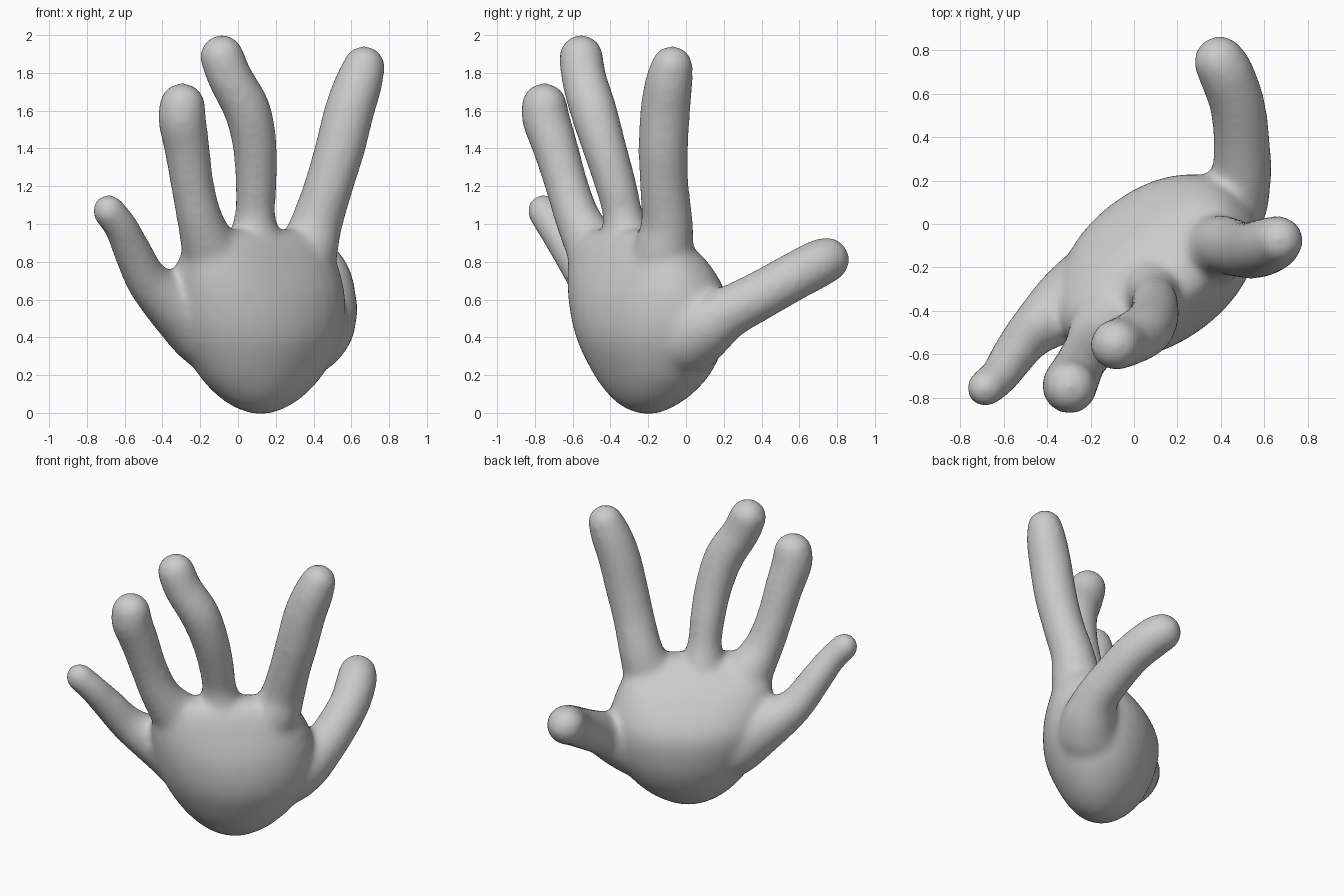
import bpy, bmesh
from math import sin, cos, pi, radians, copysign
from mathutils import Vector

if "Cube" in bpy.data.objects:
    bpy.data.objects.remove(bpy.data.objects["Cube"])

SIDES = 32
bm = bmesh.new()


def catmull(pts, steps=6):
    """Smooth path through points of any dimension."""
    p = [Vector(q) for q in pts]
    p = [2 * p[0] - p[1]] + p + [2 * p[-1] - p[-2]]
    out = []
    for i in range(1, len(p) - 2):
        a, b, c, d = p[i - 1:i + 3]
        for k in range(steps):
            t = k / steps
            out.append(0.5 * (2 * b + (c - a) * t + (2 * a - 5 * b + 4 * c - d) * t * t
                              + (3 * b - a - 3 * c + d) * t ** 3))
    return out + [p[-2]]


def ring(c, u, v, square=1.0):
    """Oval section; square below 1 fills out the corners."""
    def f(w):
        return copysign(abs(w) ** square, w)
    return [c + u * f(cos(2 * pi * k / SIDES)) + v * f(sin(2 * pi * k / SIDES))
            for k in range(SIDES)]


def loft(rings):
    loops = [[bm.verts.new(v) for v in r] for r in rings]
    for lo, hi in zip(loops, loops[1:]):
        for i in range(SIDES):
            j = (i + 1) % SIDES
            bm.faces.new((lo[i], lo[j], hi[j], hi[i]))
    bm.faces.new(loops[0][::-1])
    bm.faces.new(loops[-1])


def finger(pts):
    """Tapered tube from inside the palm outwards with a round tip."""
    path = catmull(pts)
    pos = [q.to_3d() for q in path]
    rad = [q.w + 0.008 for q in path]
    end = (pos[-1] - pos[-2]).normalized()
    tip, r = pos[-1].copy(), rad[-1]
    for k in range(1, 8):
        a = k / 8 * pi / 2 + 0.08
        pos.append(tip + end * r * sin(a))
        rad.append(r * cos(a))
    rings = []
    for i, (c, rr) in enumerate(zip(pos, rad)):
        t = (pos[min(i + 1, len(pos) - 1)] - pos[max(i - 1, 0)]).normalized()
        u = Vector((0.6, -0.8, 0)).cross(t).normalized()
        rings.append(ring(c, u * rr, t.cross(u) * rr))
    loft(rings)


# palm: turned oval sections (x, y, z, half width, half thickness, squareness)
sections = [(.12, -.20, -.005, .05, .04, 1), (.12, -.20, .03, .15, .12, 1),
            (.12, -.19, .10, .26, .20, 1), (.12, -.18, .22, .375, .28, 1),
            (.12, -.185, .40, .475, .345, 1), (.105, -.20, .60, .51, .345, .93),
            (.10, -.255, .80, .475, .245, .8), (.11, -.31, .92, .41, .14, .8),
            (.11, -.33, .97, .33, .06, .8)]
turn = radians(37.5)
along, across = Vector((cos(turn), sin(turn), 0)), Vector((-sin(turn), cos(turn), 0))
loft([ring(Vector(s[:3]), along * s[3], across * s[4], s[5]) for s in catmull(sections)])

# little finger
finger([(.04, -.17, .32, .10), (-.12, -.26, .405, .19), (-.29, -.36, .54, .168), (-.47, -.50, .69, .11),
        (-.565, -.62, .87, .093), (-.62, -.70, .985, .083), (-.685, -.755, 1.07, .08)])
# ring finger
finger([(0, -.28, .55, .14), (-.12, -.44, .80, .155), (-.195, -.56, 1.0, .117),
        (-.24, -.63, 1.2, .107), (-.27, -.69, 1.4, .113), (-.295, -.74, 1.55, .12),
        (-.295, -.75, 1.625, .115)])
# middle finger
finger([(.10, -.26, .68, .16), (.09, -.31, .90, .135), (.09, -.335, 1.05, .1),
        (.095, -.37, 1.2, .102), (.09, -.43, 1.4, .109), (.05, -.49, 1.6, .117),
        (-.04, -.54, 1.77, .112), (-.085, -.555, 1.885, .11)])
# index finger
finger([(.26, -.18, .55, .14), (.365, -.125, .84, .15), (.415, -.10, 1.0, .13),
        (.48, -.115, 1.2, .122), (.54, -.12, 1.4, .125), (.59, -.11, 1.6, .125),
        (.64, -.09, 1.75, .119), (.667, -.075, 1.832, .105)])
# thumb
finger([(.20, -.14, .34, .10), (.345, -.02, .385, .185), (.44, .09, .45, .17), (.492, .22, .53, .133),
        (.495, .38, .615, .123), (.475, .55, .71, .12), (.425, .69, .785, .12),
        (.395, .745, .81, .114)])

bmesh.ops.recalc_face_normals(bm, faces=bm.faces)
mesh = bpy.data.meshes.new("hand")
bm.to_mesh(mesh)
bm.free()
hand = bpy.data.objects.new("hand", mesh)
bpy.context.collection.objects.link(hand)

# merge all parts into one soft skin
remesh = hand.modifiers.new("merge", 'REMESH')
remesh.mode = 'VOXEL'
remesh.voxel_size = 0.018
remesh.use_smooth_shade = True
soft = hand.modifiers.new("soften", 'SMOOTH')
soft.factor = 0.5
soft.iterations = 24
